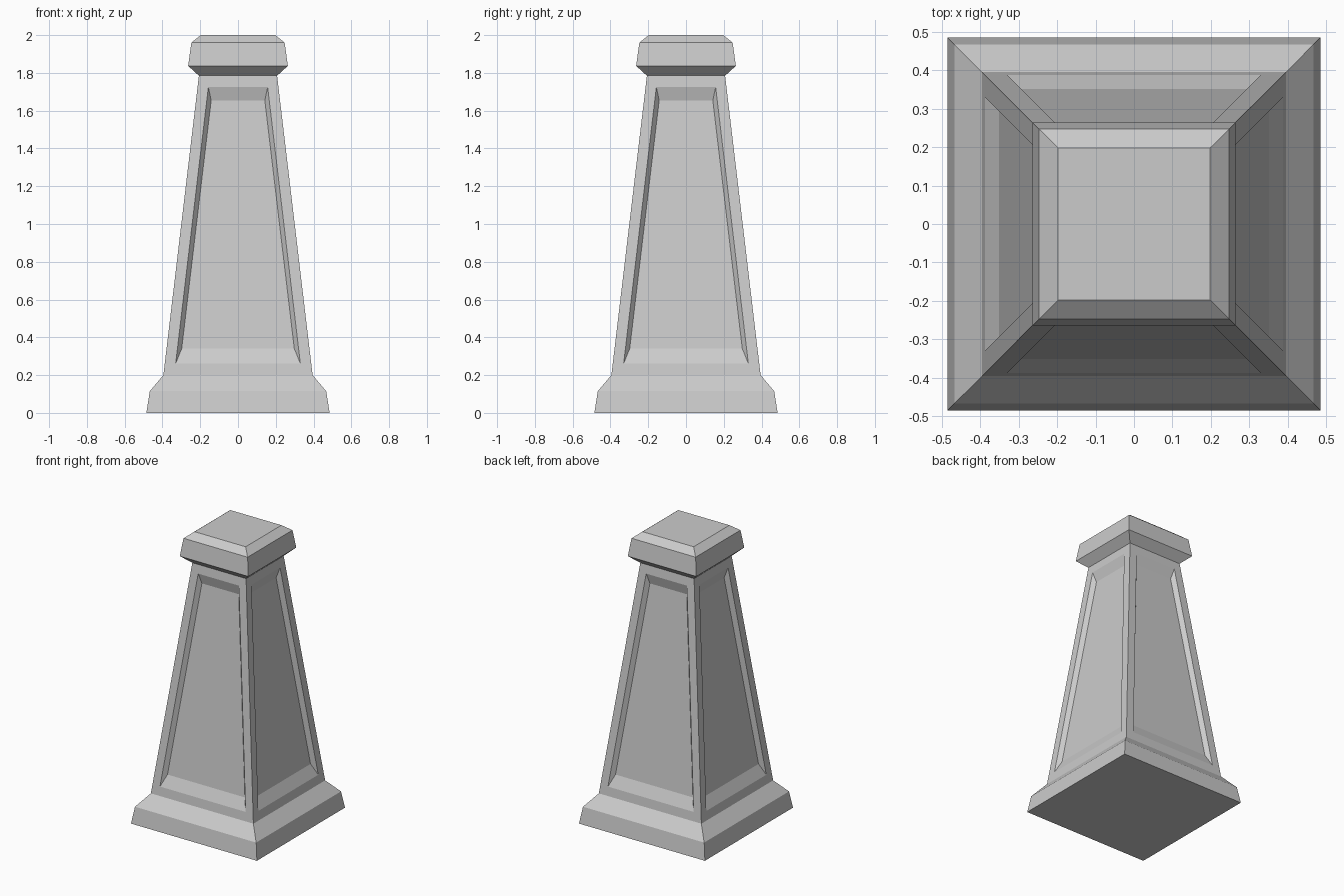
import bpy
import bmesh
from math import pi
from mathutils import Matrix

if "Cube" in bpy.data.objects:
    bpy.data.objects.remove(bpy.data.objects["Cube"])

# Square profile: (half width, height) from the foot to the top of the cap
PROFILE = [(0.485, 0.0), (0.467, 0.115), (0.395, 0.2), (0.207, 1.785),
           (0.264, 1.837), (0.247, 1.96), (0.197, 2.0)]
SHAFT = 2          # profile segment that carries the recessed panels
DEPTH = 0.028      # panel recess

bm = bmesh.new()


def shaft_width(z):
    (w0, z0), (w1, z1) = PROFILE[SHAFT], PROFILE[SHAFT + 1]
    return w0 + (w1 - w0) * (z - z0) / (z1 - z0)


def panel_ring(turn, half_low, z_low, half_high, z_high, depth):
    """Four corners of a trapezium lying on (or sunk behind) a shaft face."""
    corners = [(-half_low, z_low), (half_low, z_low),
               (half_high, z_high), (-half_high, z_high)]
    return [bm.verts.new(turn @ Matrix.Translation((x, depth - shaft_width(z), z)).translation)
            for x, z in corners]


def bridge(a, b):
    for i in range(4):
        j = (i + 1) % 4
        bm.faces.new((a[i], a[j], b[j], b[i]))


# Stacked square rings for foot, shaft and cap
rings = [[bm.verts.new((sx * w, sy * w, z))
          for sx, sy in ((-1, -1), (1, -1), (1, 1), (-1, 1))] for w, z in PROFILE]
for n in range(len(rings) - 1):
    if n != SHAFT:
        bridge(rings[n], rings[n + 1])
bm.faces.new(rings[0][::-1])
bm.faces.new(rings[-1])

# Shaft sides, each with a bevelled recessed panel
low, high = rings[SHAFT], rings[SHAFT + 1]
for k in range(4):
    turn = Matrix.Rotation(k * pi / 2, 3, 'Z')
    j = (k + 1) % 4
    frame = [low[k], low[j], high[j], high[k]]
    rim = panel_ring(turn, 0.33, 0.262, 0.157, 1.725, 0.0)
    floor = panel_ring(turn, 0.298, 0.34, 0.142, 1.654, DEPTH)
    bridge(frame, rim)
    bridge(rim, floor)
    bm.faces.new(floor)

bmesh.ops.recalc_face_normals(bm, faces=bm.faces)
mesh = bpy.data.meshes.new("pillar")
bm.to_mesh(mesh)
bm.free()
bpy.context.collection.objects.link(bpy.data.objects.new("pillar", mesh))
